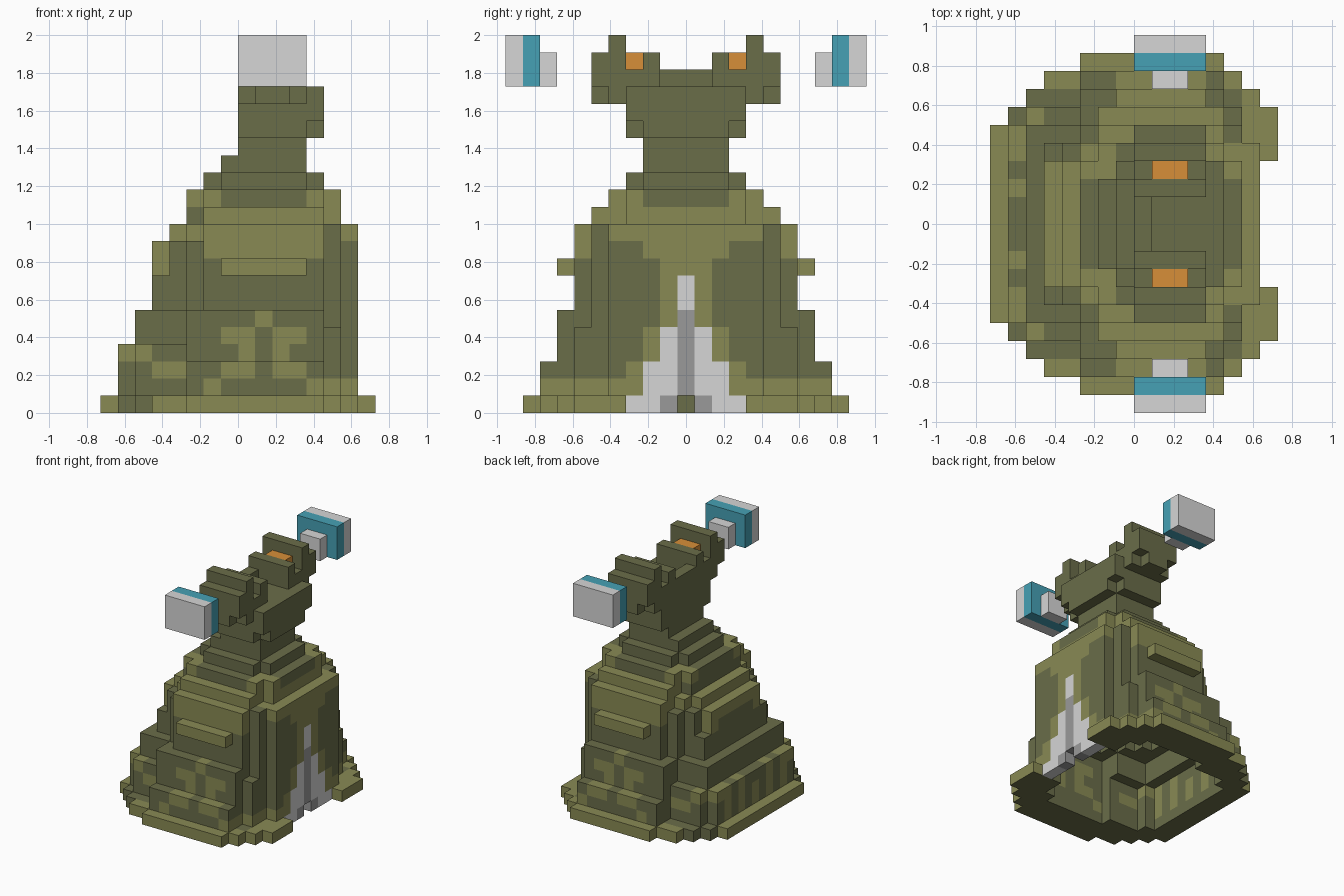
import bpy

old = bpy.data.objects.get("Cube")
if old:
    bpy.data.objects.remove(old, do_unlink=True)

V = 2 / 22          # edge of one block


def linear(c):
    return c / 12.92 if c <= 0.04045 else ((c + 0.055) / 1.055) ** 2.4


def material(name, rgb):
    m = bpy.data.materials.new(name)
    m.use_nodes = True
    col = [linear(c / 255) for c in rgb] + [1]
    m.diffuse_color = col
    bsdf = m.node_tree.nodes["Principled BSDF"]
    bsdf.inputs["Base Color"].default_value = col
    bsdf.inputs["Roughness"].default_value = 0.9
    return m


DARK, LIGHT, PALE, GREY, TEAL, ORANGE = range(6)
MATS = [material("dark_olive", (106, 109, 73)), material("light_olive", (137, 138, 84)),
        material("pale_grey", (214, 214, 214)), material("mid_grey", (154, 154, 154)),
        material("teal", (70, 161, 181)), material("orange", (215, 143, 56))]

blocks = {}         # (i, j, k) -> (part, colour); i spans i..i+1, j is centred on the block


def box(part, x, y, z, colour, mirror=True):
    """Fill half-open x and z ranges and an inclusive y range, mirrored in y."""
    for i in range(*x):
        for j in range(y[0], y[1] + 1):
            for k in range(*z):
                for s in ((1, -1) if mirror else (1,)):
                    blocks[i, j * s, k] = (part, colour)


# Cloak tiers: z range, x range, half depth, stepped corner cuts at -x and +x
TIERS = [
    ((0, 1), (-8, 8), 9, (4, 3, 2, 1, 1), (3, 2, 1)),
    ((1, 3), (-7, 7), 8, (3, 2, 2, 2), (4, 2)),
    ((3, 4), (-7, 7), 7, (2, 1, 1, 1), (3, 1)),
    ((4, 5), (-6, 7), 7, (2, 2, 2), (3, 1)),
    ((5, 6), (-6, 7), 7, (2, 2, 2), (3, 2)),
    ((6, 8), (-5, 7), 6, (2, 2, 1), (2, 1)),
    ((8, 10), (-5, 7), 6, (3, 2, 1), (2, 1)),
    ((10, 11), (-4, 7), 6, (3, 2), (2, 1)),
    ((11, 12), (-3, 6), 5, (2,), (2,)),
    ((12, 13), (-3, 6), 4, (1,), (1,)),
]
SYMBOL = {5: (1,), 4: (-1, 0, 2, 3), 3: (0, 2), 2: (-1, 0, 2, 3)}


def cloak_colour(i, j, k):
    a = abs(j)
    if i == 6 and k < 8:                        # lining showing in the opening
        if (a == 0 and 1 <= k <= 5) or (a == 1 and k == 0):
            return GREY
        if a <= (3, 2, 2, 1, 1, 0, 0, 0)[k]:
            return PALE
    if k == 0:                                  # hem, dark on the inside
        return DARK if -7 <= i <= 5 and a <= 7 else LIGHT
    if k == 12:
        return DARK if a <= 2 or -1 <= i <= 3 else LIGHT
    if k == 11:
        return DARK if i == -3 else LIGHT
    if k == 10:
        return DARK if i == 5 and a >= 5 else LIGHT
    if i == 6 and a <= 3:                       # trim beside the opening
        start, end = {3: (3, 9), 2: (5, 8)}.get(a, (99, 99))
        return DARK if start <= k <= end else LIGHT
    if k == 9:
        return LIGHT if i == -5 or (a == 6 and -2 <= i <= 4) else DARK
    if k == 8 and i == -5 and a == 3:
        return LIGHT
    if k == 1 and (i >= 4 or (i == -2 and a >= 6)):
        return LIGHT
    if a >= 7 and i in SYMBOL.get(k, ()):       # painted sign on both sides
        return LIGHT
    if i in (-5, -4) and k == 2 and a >= 6:
        return LIGHT
    if i <= -6 and k <= 3:                      # drips on the back
        return LIGHT if a in ((2, 4, 5, 6) if k == 3 else (0, 2, 4)) else DARK
    return DARK


solid = set()
for (z0, z1), (x0, x1), depth, cut_l, cut_r in TIERS:
    for i in range(x0, x1):
        lim = depth
        if i - x0 < len(cut_l):
            lim -= cut_l[i - x0]
        if x1 - 1 - i < len(cut_r):
            lim -= cut_r[x1 - 1 - i]
        for j in range(-lim, lim + 1):
            if i == 7 and abs(j) <= 3:          # gap in the hem
                continue
            solid.update((i, j, k) for k in range(z0, z1))

# Hollow inside: three shafts, each one block within the tier it is taken from
R = (-1, 0, 1)
for i, j, k in solid:
    level = 3 if k < 4 else 5 if k < 6 else 8
    inner = k < 10 and all((i + p, j + q, level) in solid for p in R for q in R)
    if not inner and (i, j, k) != (6, 0, 0):
        blocks[i, j, k] = ("cloak", cloak_colour(i, j, k))

# Raised bar on both sides of the cloak
box("side_bar", (-1, 4), (7, 7), (8, 9), LIGHT)

# Neck
box("neck", (-2, 5), (-2, 2), (13, 14), DARK, False)
box("neck", (-1, 4), (3, 3), (13, 14), DARK)
box("neck", (-1, 4), (-2, 2), (14, 15), DARK, False)
box("neck", (0, 4), (-2, 2), (15, 16), DARK, False)

# Forked head
box("head", (0, 5), (-2, 2), (16, 17), DARK, False)
box("head", (0, 4), (3, 3), (16, 17), DARK)
box("head", (0, 5), (-3, 3), (17, 19), DARK, False)
box("head", (0, 4), (4, 4), (18, 19), DARK)
box("head", (1, 3), (5, 5), (18, 19), DARK)
box("head", (0, 1), (-1, 1), (19, 20), DARK, False)
box("prong", (0, 4), (2, 5), (19, 20), DARK)
box("prong", (0, 4), (2, 2), (20, 21), DARK)
box("prong", (0, 4), (4, 5), (20, 21), DARK)
box("prong", (0, 4), (4, 4), (21, 22), DARK)
box("prong_pad", (1, 3), (3, 3), (20, 21), ORANGE)

# Floating side pods
box("pod", (0, 4), (10, 10), (19, 22), PALE)
box("pod", (0, 4), (9, 9), (19, 22), TEAL)
box("pod", (1, 3), (8, 8), (19, 21), PALE)


def build(name):
    """Mesh the exposed block faces of one part."""
    verts, faces, cols = {}, [], []
    for cell, (part, colour) in blocks.items():
        if part != name:
            continue
        for axis in range(3):
            for s in (0, 1):
                near = list(cell)
                near[axis] += 2 * s - 1
                if tuple(near) in blocks:
                    continue
                u, w = (axis + 1) % 3, (axis + 2) % 3
                quad = []
                for du, dw in ((0, 0), (1, 0), (1, 1), (0, 1)):
                    p = list(cell)
                    p[axis] += s
                    p[u] += du
                    p[w] += dw
                    quad.append(verts.setdefault(tuple(p), len(verts)))
                faces.append(quad if s else quad[::-1])
                # the underside of the hem is dark
                under = axis == 2 and s == 0 and cell[2] == 0 and colour == LIGHT
                cols.append(DARK if under else colour)
    mesh = bpy.data.meshes.new(name)
    mesh.from_pydata([(x * V, (y - 0.5) * V, z * V) for x, y, z in verts], [], faces)
    used = sorted(set(cols))
    for c in used:
        mesh.materials.append(MATS[c])
    for poly, c in zip(mesh.polygons, cols):
        poly.material_index = used.index(c)
    mesh.update()
    bpy.context.collection.objects.link(bpy.data.objects.new(name, mesh))


for part in ("cloak", "side_bar", "neck", "head", "prong", "prong_pad", "pod"):
    build(part)
